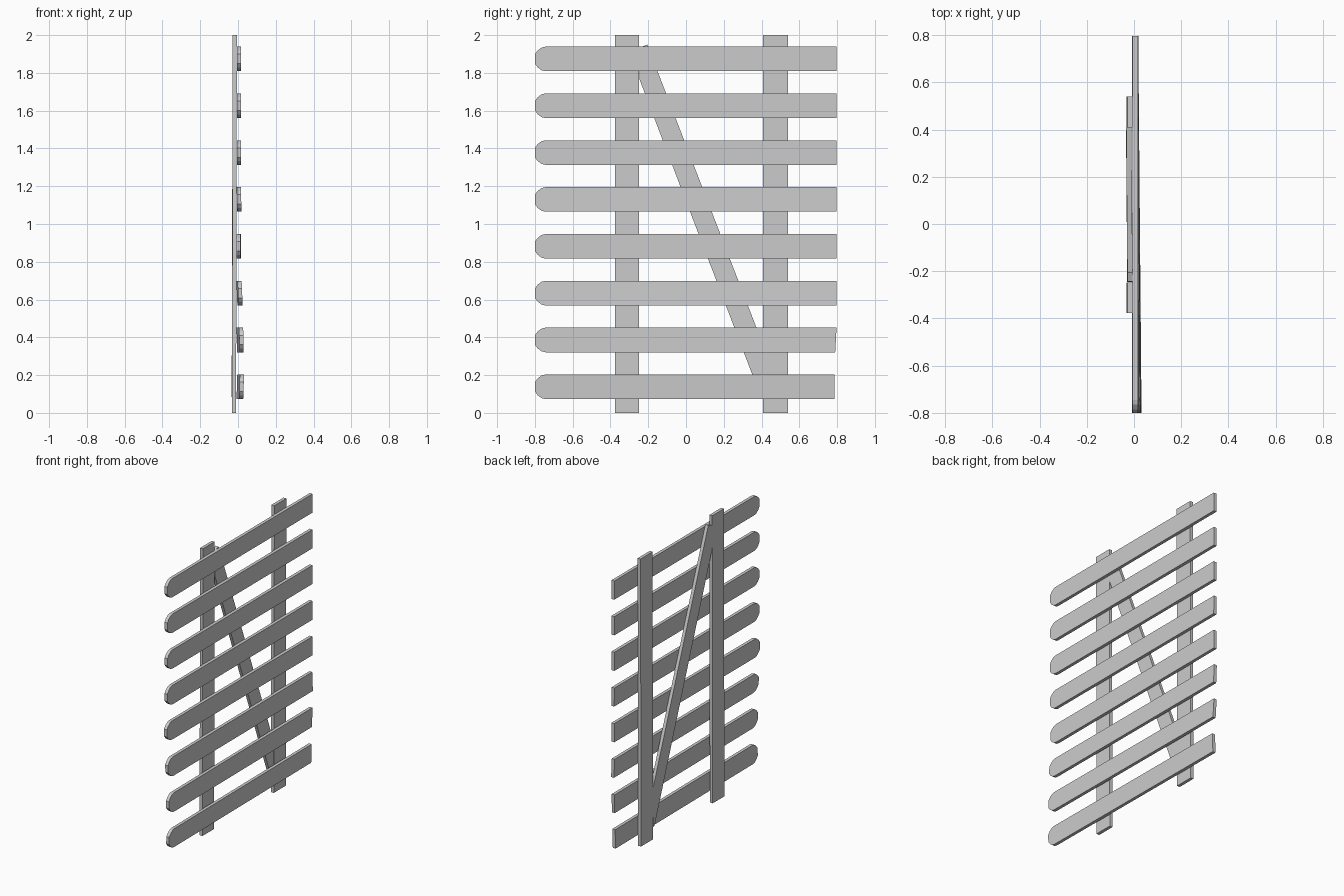
import bpy
import bmesh

cube = bpy.data.objects.get("Cube")
if cube:
    bpy.data.objects.remove(cube, do_unlink=True)


def board(name, outline, x_centre, thickness, lean=lambda y, z: 0.0):
    """Extrude a (y, z) outline along x; lean shifts it for hand-nailed unevenness."""
    mesh = bpy.data.meshes.new(name)
    bm = bmesh.new()
    verts = [bm.verts.new((x_centre - thickness / 2 + lean(y, z), y, z))
             for y, z in outline]
    face = bm.faces.new(verts)
    extruded = bmesh.ops.extrude_face_region(bm, geom=[face])["geom"]
    moved = [g for g in extruded if isinstance(g, bmesh.types.BMVert)]
    bmesh.ops.translate(bm, verts=moved, vec=(thickness, 0, 0))
    bmesh.ops.recalc_face_normals(bm, faces=bm.faces[:])
    bm.to_mesh(mesh)
    bm.free()
    obj = bpy.data.objects.new(name, mesh)
    bpy.context.collection.objects.link(obj)
    return obj


def slat_outline(z, end, skew):
    """Slat with one rounded end at -y and one square end at +y."""
    half = 0.065
    tip = [(-0.745, half), (-0.765, 0.06), (-0.785, 0.045), (-0.8, 0.025)]
    rounded = tip + [(y, -h) for y, h in reversed(tip)]
    return [(y, z + h) for y, h in rounded + [(end - skew, -half), (end, half)]]


# Horizontal slats: shift of the rounded end, roll, square end position, skew
uneven = [
    (0.014, 0.03, 0.785, 0.0),
    (0.013, -0.02, 0.797, 0.007),
    (0.006, -0.04, 0.797, 0.0),
    (-0.003, 0.0, 0.797, 0.0),
    (0.001, -0.02, 0.797, 0.0),
    (0.001, 0.0, 0.797, 0.0),
    (0.0, 0.0, 0.797, 0.0),
    (0.0, 0.0, 0.797, 0.0),
]
for i, (shift, roll, end, skew) in enumerate(uneven):
    z0 = 0.138 + i * 0.248
    board(f"slat_{i + 1}", slat_outline(z0, end, skew), 0.005, 0.022,
          lambda y, z: shift * (0.8 - y) / 1.6 + roll * (z - z0))

# Two upright rails behind the slats
for name, y0, y1 in (("front_rail", -0.377, -0.248), ("rear_rail", 0.408, 0.54)):
    board(name, [(y0, 0), (y1, 0), (y1, 2), (y0, 2)], -0.019, 0.022,
          lambda y, z: 0.002 * (z - 1))

# Diagonal brace, trimmed to fit between the rails
brace = [(-0.205, 1.95), (-0.243, 1.935), (-0.246, 1.765),
         (0.394, 0.09), (0.408, 0.085), (0.408, 0.36)]
board("diagonal_brace", brace, -0.02, 0.022, lambda y, z: 0.003 * (z - 1))
